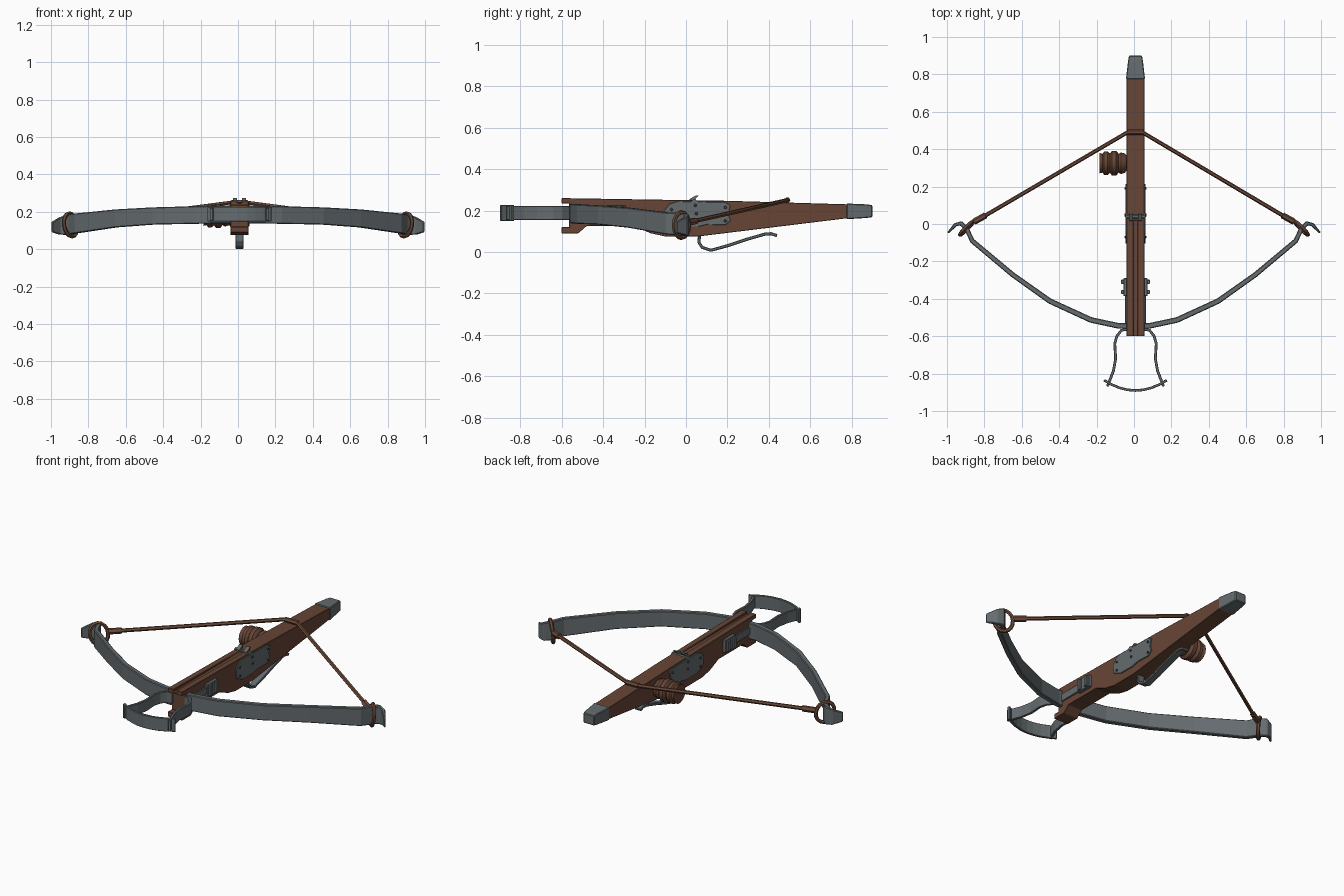
import bpy, bmesh, math
from mathutils import Vector

if "Cube" in bpy.data.objects:
    bpy.data.objects.remove(bpy.data.objects["Cube"])

CX = 0.008  # stock centre line
HALF = 0.047  # stock half width


def material(name, rgb):
    m = bpy.data.materials.new(name)
    m.use_nodes = True
    m.diffuse_color = (*rgb, 1)
    b = m.node_tree.nodes["Principled BSDF"]
    b.inputs["Base Color"].default_value = (*rgb, 1)
    b.inputs["Roughness"].default_value = 0.7
    return m


WOOD = material("brown_wood", (0.135, 0.060, 0.036))
CORD = material("brown_cord", (0.150, 0.068, 0.041))
STEEL = material("grey_steel", (0.130, 0.150, 0.158))
DARK = material("dark_steel", (0.060, 0.070, 0.075))


def finish(name, bm, mat, bevel=0, smooth=False):
    bmesh.ops.recalc_face_normals(bm, faces=bm.faces)
    me = bpy.data.meshes.new(name)
    bm.to_mesh(me)
    bm.free()
    me.materials.append(mat)
    ob = bpy.data.objects.new(name, me)
    bpy.context.collection.objects.link(ob)
    if bevel:
        mod = ob.modifiers.new("edge", "BEVEL")
        mod.width, mod.segments, mod.limit_method = bevel, 1, "ANGLE"
    if smooth:
        bpy.ops.object.select_all(action="DESELECT")
        ob.select_set(True)
        bpy.context.view_layer.objects.active = ob
        bpy.ops.object.shade_smooth_by_angle(angle=math.radians(35))
    return ob


def loft(name, rings, mat, bevel=0, smooth=False):
    """Skin a list of equal-length vertex rings and cap both ends."""
    bm = bmesh.new()
    vs = [[bm.verts.new(p) for p in r] for r in rings]
    n = len(vs[0])
    for a, b in zip(vs, vs[1:]):
        for i in range(n):
            j = (i + 1) % n
            bm.faces.new((a[i], a[j], b[j], b[i]))
    bm.faces.new(vs[0])
    bm.faces.new(vs[-1])
    return finish(name, bm, mat, bevel, smooth)


def band(name, pts, up, mat, bevel=0.003):
    """Flat bar along points (x, y, z, width along up, thickness)."""
    up = Vector(up)
    rings = []
    for i, (x, y, z, w, t) in enumerate(pts):
        a, b = pts[max(i - 1, 0)], pts[min(i + 1, len(pts) - 1)]
        side = (Vector(b[:3]) - Vector(a[:3])).cross(up).normalized()
        c, u, s = Vector((x, y, z)), up * w / 2, side * t / 2
        rings.append([c + u + s, c + u - s, c - u - s, c - u + s])
    return loft(name, rings, mat, bevel)


def slab(name, outline, x0, x1, mat, bevel=0):
    """Side outline (y, z) extruded from x0 to x1."""
    return loft(name, [[(x, y, z) for y, z in outline] for x in (x0, x1)], mat, bevel)


def box(name, x, y, z, mat, bevel=0):
    return slab(name, [(y[0], z[0]), (y[1], z[0]), (y[1], z[1]), (y[0], z[1])], *x, mat, bevel)


def lathe(name, profile, cy, cz, mat, n=14):
    """Profile (x, radius) turned around an axis parallel to x."""
    rings = [[(x, cy + r * math.cos(k * math.tau / n), cz + r * math.sin(k * math.tau / n))
              for k in range(n)] for x, r in profile]
    return loft(name, rings, mat, smooth=True)


def tube(name, pts, radius, mat, closed=False):
    cu = bpy.data.curves.new(name, "CURVE")
    cu.dimensions, cu.bevel_depth, cu.bevel_resolution = "3D", radius, 1
    cu.use_fill_caps = True
    sp = cu.splines.new("POLY")
    sp.points.add(len(pts) - 1)
    for p, q in zip(sp.points, pts):
        p.co = (*q, 1)
    sp.use_cyclic_u = closed
    cu.materials.append(mat)
    ob = bpy.data.objects.new(name, cu)
    bpy.context.collection.objects.link(ob)
    bpy.ops.object.select_all(action="DESELECT")
    ob.select_set(True)
    bpy.context.view_layer.objects.active = ob
    bpy.ops.object.convert(target="MESH")
    bpy.ops.object.shade_smooth_by_angle(angle=math.radians(50))


# Wooden stock with forked front and bolt groove
stock = slab("stock", [
    (-0.6, 0.26), (-0.6, 0.235), (-0.565, 0.235), (-0.565, 0.12), (-0.6, 0.12),
    (-0.6, 0.09), (-0.52, 0.09), (-0.48, 0.125), (-0.25, 0.125), (-0.17, 0.09),
    (-0.1, 0.075), (0.06, 0.075), (0.78, 0.163), (0.78, 0.23), (0.2, 0.247)],
    CX - HALF, CX + HALF, WOOD)
groove = box("groove_cutter", (CX - 0.012, CX + 0.012), (-0.7, 0.02), (0.246, 0.3), WOOD)
groove.hide_render = True
groove.hide_set(True)
cut = stock.modifiers.new("groove", "BOOLEAN")
cut.object, cut.operation = groove, "DIFFERENCE"
edge = stock.modifiers.new("edge", "BEVEL")
edge.width, edge.segments, edge.limit_method = 0.004, 1, "ANGLE"

# Steel butt cap
band("butt_cap", [(CX, 0.775, 0.196, 0.076, 0.102), (CX, 0.87, 0.197, 0.066, 0.08),
                  (CX, 0.9, 0.197, 0.058, 0.07)], (0, 0, 1), STEEL, 0.004)

# Bow, one bar from tip to tip
limb = [(0.08, -0.545, 0.186, 0.094, 0.03), (0.23, -0.513, 0.183, 0.094, 0.03),
        (0.45, -0.412, 0.178, 0.092, 0.029), (0.65, -0.27, 0.165, 0.096, 0.027),
        (0.865, -0.09, 0.138, 0.106, 0.026), (0.895, -0.025, 0.134, 0.11, 0.025),
        (0.925, 0.004, 0.13, 0.106, 0.024), (0.955, -0.004, 0.124, 0.09, 0.02),
        (0.995, -0.048, 0.119, 0.055, 0.01)]
band("bow", [(-x, *r) for x, *r in reversed(limb)] + limb, (0, 0, 1), STEEL, 0.004)

# Foot stirrup: two curved arms and a bowed cross bar
arm = [(0.04, -0.562), (0.075, -0.568), (0.1, -0.6), (0.111, -0.64), (0.106, -0.72),
       (0.118, -0.785), (0.15, -0.868)]
for s, side in ((1, "left"), (-1, "right")):
    band(side + "_stirrup_arm", [(CX + s * x, y, 0.188, 0.066, 0.015) for x, y in arm],
         (0, 0, 1), STEEL, 0.002)
bar = [(k * 0.168 / 4, -0.89 + 0.055 * (k / 4) ** 2) for k in range(-4, 5)]
band("stirrup_bar", [(CX + x, y, 0.188, 0.078, 0.014) for x, y in bar], (0, 0, 1), STEEL, 0.002)

# Bow string with tip loops and bindings
tip, mid = Vector((0.85, 0.013, 0.143)), Vector((0.045, 0.49, 0.25))
tube("bow_string", [(-tip.x, tip.y, tip.z), (-mid.x + 0.01, mid.y, mid.z), mid, tip], 0.011, CORD)
tube("string_serving", [(-0.035, 0.49, 0.25), (0.05, 0.49, 0.25)], 0.014, CORD)
for s, side in ((1, "left"), (-1, "right")):
    a = tip.lerp(mid, 0.07)
    tube(side + "_string_binding", [(s * a.x, a.y, a.z), (s * 0.855, 0.012, 0.142)], 0.017, CORD)
    ring = []
    for k in range(16):
        t = k * math.tau / 16
        d, h = 0.045 * math.cos(t), 0.062 * math.sin(t)
        ring.append((s * (0.895 + 0.78 * d + 0.12 * h), -0.022 - 0.8 * d, 0.13 + h))
    tube(side + "_string_loop", ring, 0.011, CORD, True)

# Winding spool on the right side
lathe("spool", [(-0.03, 0.03), (-0.05, 0.052), (-0.07, 0.058), (-0.082, 0.05), (-0.095, 0.066),
                (-0.118, 0.066), (-0.128, 0.052), (-0.142, 0.063), (-0.16, 0.063),
                (-0.168, 0.05), (-0.185, 0.055)], 0.325, 0.178, WOOD)

# Side plates, rivets, straps and brackets on both sides
plate = [(-0.1, 0.15), (-0.105, 0.2), (-0.08, 0.232), (-0.04, 0.245), (0.19, 0.24),
         (0.215, 0.225), (0.205, 0.185), (0.215, 0.15), (0.19, 0.13), (0.1, 0.132),
         (0.06, 0.122), (-0.04, 0.122), (-0.07, 0.135)]
rivets = [(-0.07, 0.205), (-0.07, 0.155), (0.045, 0.225), (0.05, 0.185), (0.19, 0.215), (0.19, 0.15)]
for s, side in ((1, "left"), (-1, "right")):
    def out(a, b):
        return CX + s * (HALF + a), CX + s * (HALF + b)
    slab(side + "_lock_plate", plate, *out(-0.005, 0.006), STEEL, 0.002)
    for i, (y, z) in enumerate(rivets):
        x0, x1 = out(0.004, 0.012)
        lathe(f"{side}_rivet_{i}", [(x0, 0.008), (x1, 0.005)], y, z, DARK, 8)
    box(side + "_strap", out(-0.005, 0.008), (-0.57, -0.3), (0.165, 0.21), STEEL, 0.002)
    box(side + "_bracket", out(-0.005, 0.018), (-0.385, -0.29), (0.15, 0.225), STEEL, 0.003)
    for i, y in enumerate((-0.375, -0.32)):
        box(f"{side}_bracket_rib_{i}", out(0.01, 0.03), (y, y + 0.022), (0.155, 0.22), STEEL, 0.003)
    # String catch prong above the lock
    p = CX + s * 0.024
    slab(side + "_catch_prong", [(0.015, 0.235), (0.065, 0.235), (0.045, 0.255), (0.06, 0.272),
                                 (0.05, 0.274), (0.018, 0.256)], p - 0.011, p + 0.011, STEEL)
lathe("catch_axle", [(CX - HALF - 0.006, 0.016), (CX + HALF + 0.006, 0.016)], 0.04, 0.238, STEEL, 10)

# Trigger lever under the stock
lever = [(0.065, 0.09), (0.063, 0.045), (0.078, 0.022), (0.12, 0.008), (0.2, 0.03),
         (0.29, 0.06), (0.38, 0.086), (0.41, 0.088), (0.44, 0.079)]
band("trigger_lever", [(CX, y, z, 0.042, 0.015) for y, z in lever], (1, 0, 0), STEEL, 0.003)
